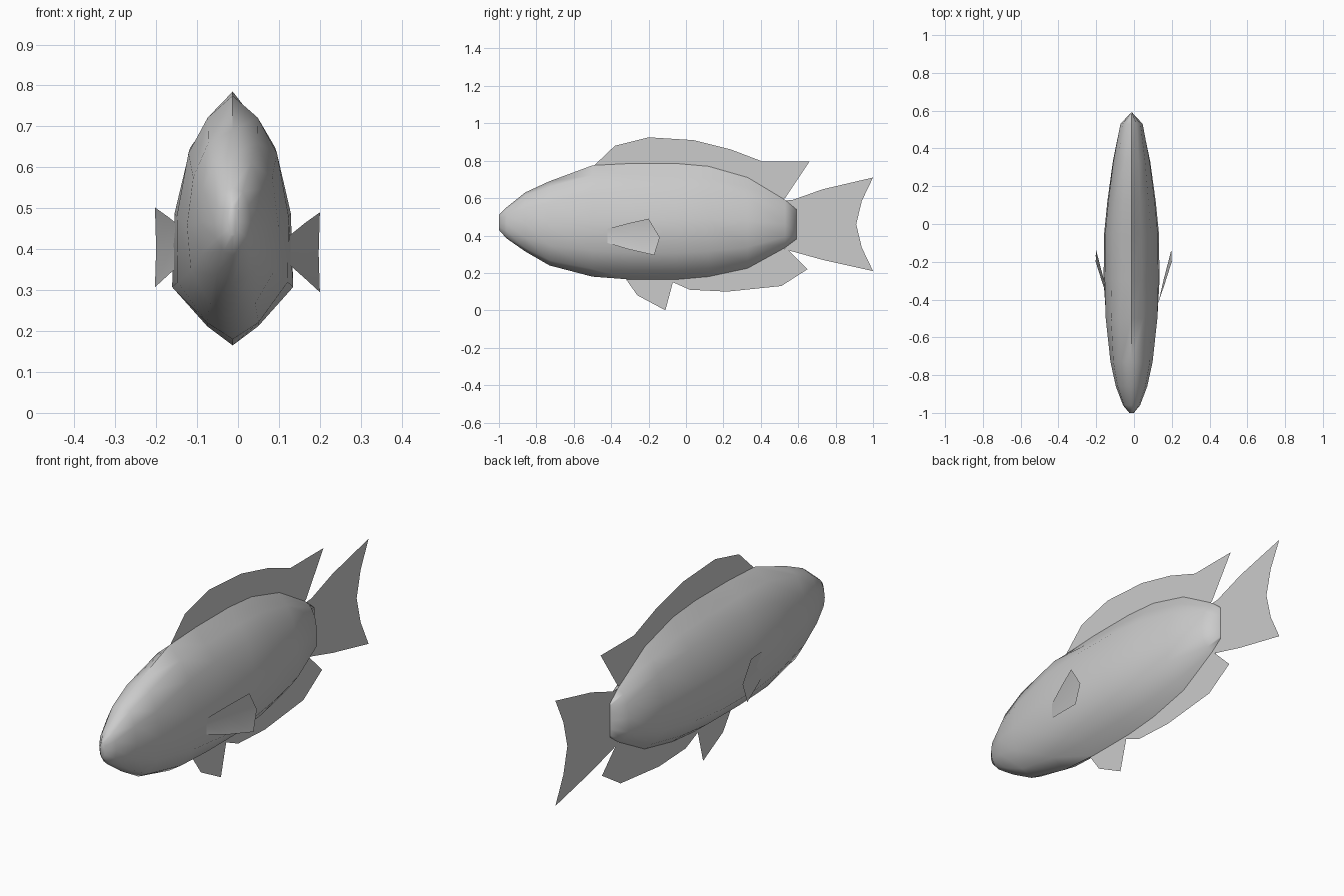
import bpy, bmesh, math

if "Cube" in bpy.data.objects:
    bpy.data.objects.remove(bpy.data.objects["Cube"])

CX = -0.013  # mid-plane of the body


def make(name, verts, faces, smooth=60):
    bm = bmesh.new()
    vs = [bm.verts.new(v) for v in verts]
    for f in faces:
        bm.faces.new([vs[i] for i in f])
    bmesh.ops.remove_doubles(bm, verts=bm.verts, dist=0.0005)
    bmesh.ops.recalc_face_normals(bm, faces=bm.faces)
    me = bpy.data.meshes.new(name)
    bm.to_mesh(me)
    bm.free()
    ob = bpy.data.objects.new(name, me)
    bpy.context.collection.objects.link(ob)
    bpy.ops.object.select_all(action='DESELECT')
    ob.select_set(True)
    bpy.context.view_layer.objects.active = ob
    bpy.ops.object.shade_smooth_by_angle(angle=math.radians(smooth))
    return ob


# Half cross-sections (width fraction, height fraction): round head, keeled trunk
HEAD = [(0, 1), (.55, .94), (.88, .74), (1, .48), (.9, .24), (.5, .06), (0, 0)]
TRUNK = [(0, 1), (.36, .89), (.7, .78), (.96, .52), (1, .23), (.42, .075), (0, 0)]

# Body stations: y, bottom z, top z, half width, trunk blend
STATIONS = [
    (-1.0, .43, .51, .012, 0), (-.96, .385, .55, .045, 0),
    (-.86, .315, .63, .083, 0), (-.73, .24, .69, .112, .1),
    (-.5, .18, .775, .14, .6), (-.3, .165, .785, .148, 1),
    (-.05, .165, .785, .145, 1), (.12, .18, .77, .128, 1),
    (.33, .225, .71, .10, .9), (.53, .335, .59, .06, .5),
    (.59, .38, .54, .003, 0)]

verts, faces = [], []
for y, lo, hi, w, t in STATIONS:
    half = [((1 - t) * a[0] + t * b[0], (1 - t) * a[1] + t * b[1])
            for a, b in zip(HEAD, TRUNK)]
    ring = half + [(-u, v) for u, v in half[-2:0:-1]]
    verts += [(CX + u * w, y, lo + v * (hi - lo)) for u, v in ring]
n = 12
for s in range(len(STATIONS) - 1):
    for i in range(n):
        j = (i + 1) % n
        faces.append((s * n + i, s * n + j, (s + 1) * n + j, (s + 1) * n + i))
faces += [tuple(range(n)), tuple(range(len(verts) - n, len(verts)))]
make("body", verts, faces)

# Flat fins on the mid-plane, outlines in (y, z)
FINS = {
    "dorsal_fin": [(-.52, .74), (-.49, .775), (-.38, .88), (-.2, .925), (.04, .91),
                   (.24, .86), (.41, .795), (.66, .795), (.53, .6), (.4, .55), (0, .65)],
    "tail_fin": [(.5, .585), (.57, .59), (.73, .647), (1, .71), (.94, .585), (.91, .46),
                 (.94, .335), (1, .21), (.73, .27), (.55, .32), (.48, .35)],
    "anal_fin": [(-.1, .2), (-.07, .15), (.02, .11), (.22, .1), (.51, .13),
                 (.65, .22), (.55, .32), (.45, .36), (.1, .25)],
    "pelvic_fin": [(-.34, .2), (-.32, .165), (-.26, .08), (-.11, 0), (-.07, .15), (-.09, .2)],
}
for name, outline in FINS.items():
    make(name, [(CX, y, z) for y, z in outline], [tuple(range(len(outline)))])

# Cupped side fins: root, mid and tip rows with top, middle and bottom points
PEC = [(.128, -.42, .435), (.128, -.42, .40), (.128, -.42, .36),
       (.165, -.31, .465), (.158, -.29, .40), (.165, -.31, .327),
       (.20, -.2, .49), (.197, -.14, .39), (.20, -.17, .295)]
for side, label, dz in ((1, "left", 0), (-1, "right", .012)):
    off = 0 if side == 1 else .003
    make("pectoral_fin_" + label,
         [(side * (x + off), y, z + dz) for x, y, z in PEC],
         [(r * 3 + c, r * 3 + c + 1, r * 3 + c + 4, r * 3 + c + 3)
          for r in range(2) for c in range(2)])
